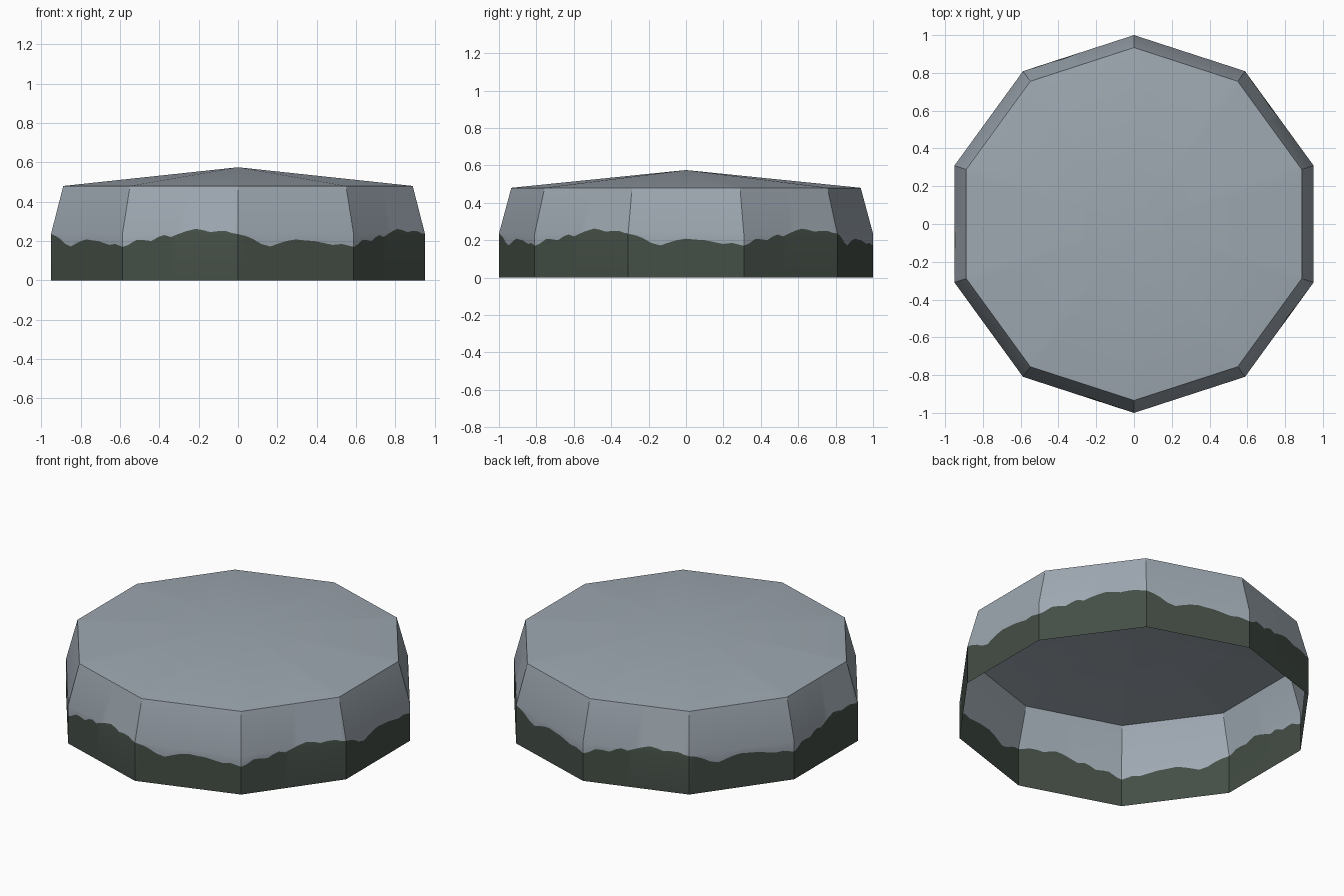
import bpy, bmesh, math
from mathutils import Vector

if "Cube" in bpy.data.objects:
    bpy.data.objects.remove(bpy.data.objects["Cube"])


def lin(c):
    c /= 255
    return c / 12.92 if c <= 0.04045 else ((c + 0.055) / 1.055) ** 2.4


def material(name, rgb):
    m = bpy.data.materials.new(name)
    m.diffuse_color = (*[lin(c) for c in rgb], 1)
    m.use_nodes = True
    m.node_tree.nodes["Principled BSDF"].inputs["Base Color"].default_value = m.diffuse_color
    return m


SIDES, KNEE, TOP, APEX, TOP_R = 10, 0.235, 0.48, 0.575, 0.934

# wavy waterline (position along side, height) repeating every two sides
WAVE = [
    [(0, .17), (.05, .18), (.12, .205), (.18, .205), (.25, .2), (.31, .22), (.36, .23),
     (.42, .22), (.48, KNEE), (.55, .25), (.63, .262), (.7, .255), (.76, .245),
     (.82, .25), (.9, .25), (.95, .24), (1, KNEE)],
    [(0, KNEE), (.07, .225), (.13, .21), (.2, .185), (.28, .172), (.34, .185), (.42, .2),
     (.5, .208), (.58, .203), (.66, .2), (.74, .19), (.82, .18), (.9, .185), (1, .17)],
]


def radius(z):
    return 1 if z <= KNEE else 1 + (TOP_R - 1) * (z - KNEE) / (TOP - KNEE)


def corner(i):
    a = -math.pi / 2 + i * 2 * math.pi / SIDES
    return Vector((math.cos(a), math.sin(a), 0))


bm = bmesh.new()


def face(points, mat):
    # drop coincident points so slivers become triangles
    pts = [p for i, p in enumerate(points) if (p - points[i - 1]).length > 1e-5]
    if len(pts) > 2:
        bm.faces.new([bm.verts.new(p) for p in pts]).material_index = mat


# side walls: dark band below the waterline, pale stone above
for i in range(SIDES):
    wave = WAVE[(i + 1) % 2]
    a, b = corner(i), corner(i + 1)
    columns = []
    for t, w in wave:
        p = a.lerp(b, t)
        zs = (0, min(w, KNEE), max(w, KNEE), TOP)
        columns.append([p * radius(z) + Vector((0, 0, z)) for z in zs])
    for k in range(len(wave) - 1):
        c, d = columns[k], columns[k + 1]
        high = wave[k][1] + wave[k + 1][1] > 2 * KNEE
        for r, mat in enumerate((1, 1 if high else 0, 0)):
            face([c[r], d[r], d[r + 1], c[r + 1]], mat)
    # shallow cone lid, fanned to the same columns
    for c, d in zip(columns, columns[1:]):
        face([c[3], d[3], Vector((0, 0, APEX))], 0)

bmesh.ops.remove_doubles(bm, verts=bm.verts, dist=1e-5)
mesh = bpy.data.meshes.new("stone_slab")
bm.to_mesh(mesh)
bm.free()
mesh.materials.append(material("pale_stone", (158, 168, 177)))
mesh.materials.append(material("dark_moss", (68, 78, 70)))
slab = bpy.data.objects.new("stone_slab", mesh)
bpy.context.collection.objects.link(slab)
bpy.context.view_layer.objects.active = slab
slab.select_set(True)
bpy.ops.object.shade_smooth_by_angle(angle=math.radians(30))
